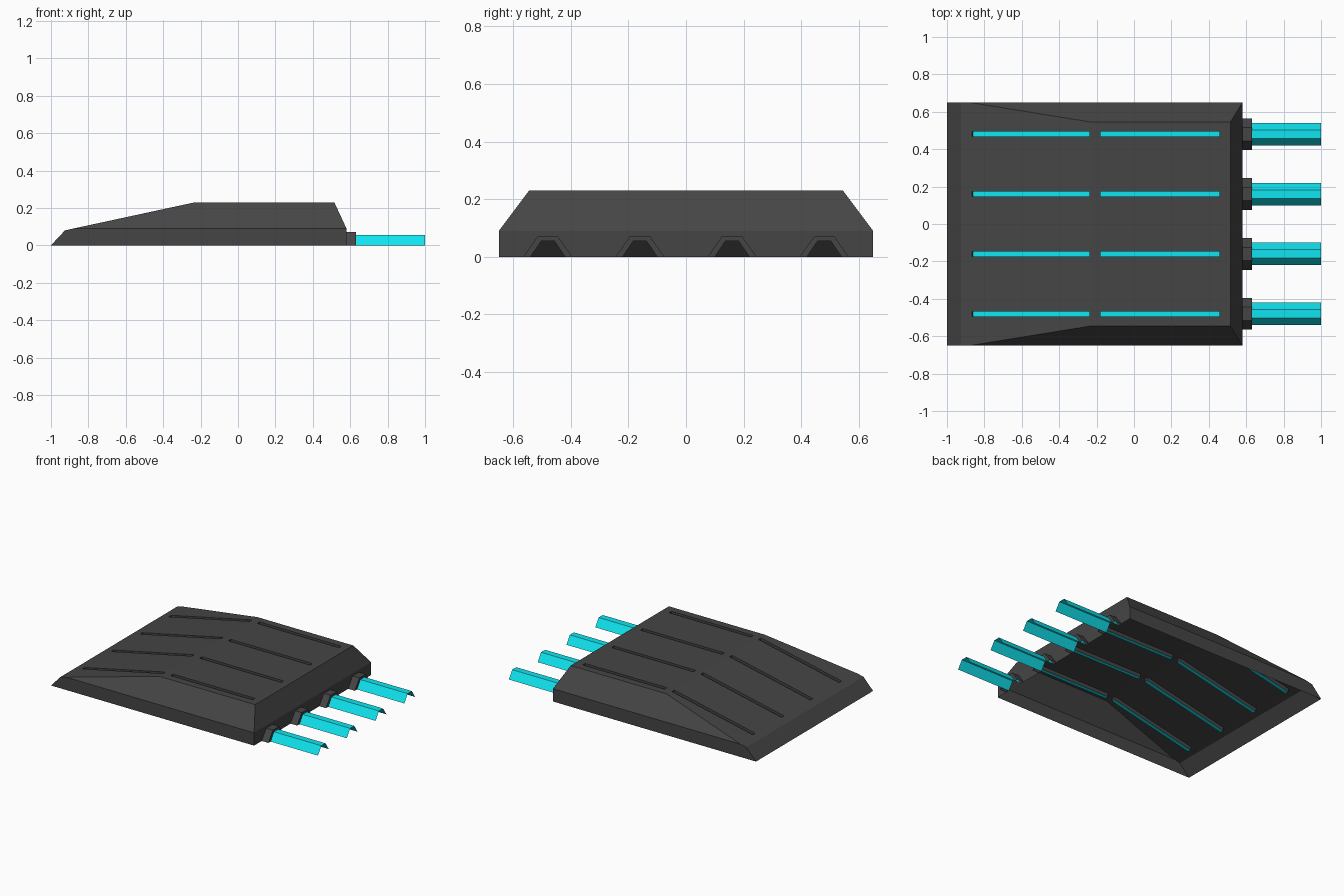
import bpy, bmesh, math
from mathutils import Matrix

if "Cube" in bpy.data.objects:
    bpy.data.objects.remove(bpy.data.objects["Cube"])

LANES = (-0.48, -0.16, 0.16, 0.48)
OUTER = [(0.085, 0), (0.035, 0.071), (-0.035, 0.071), (-0.085, 0)]
INNER = [(0.06, 0), (0.023, 0.055), (-0.023, 0.055), (-0.06, 0)]
SLOPE = math.atan2(0.15, 0.695)


def material(name, rgb):
    m = bpy.data.materials.new(name)
    m.diffuse_color = (*rgb, 1)
    m.use_nodes = True
    m.node_tree.nodes["Principled BSDF"].inputs["Base Color"].default_value = m.diffuse_color
    return m


dark = material("dark_grey", (0.06, 0.06, 0.06))
cyan = material("cyan", (0.005, 0.78, 0.87))


def make_object(name, bm, *mats):
    mesh = bpy.data.meshes.new(name)
    bm.to_mesh(mesh)
    bm.free()
    for m in mats:
        mesh.materials.append(m)
    ob = bpy.data.objects.new(name, mesh)
    bpy.context.collection.objects.link(ob)
    return ob


def sheet(bm, outline, y, x0, x1):
    """Open folded sheet running along x."""
    rings = [[bm.verts.new((x, y + p, z)) for p, z in outline] for x in (x0, x1)]
    for i in range(len(outline) - 1):
        bm.faces.new((rings[0][i], rings[0][i + 1], rings[1][i + 1], rings[1][i]))
    return rings


def surface_z(x):
    return min(0.23, 0.08 + (x + 0.925) * 0.15 / 0.695)


# Wedge-shaped housing as a convex solid
bm = bmesh.new()
for s in (-1, 1):
    for x, y, z in ((-1, .65, 0), (-.925, .65, .08), (-.879, .65, .09), (-.23, .545, .23),
                    (.515, .545, .23), (.58, .65, .09), (.58, .65, 0)):
        bm.verts.new((x, s * y, z))
bmesh.ops.convex_hull(bm, input=bm.verts[:])
bmesh.ops.dissolve_limit(bm, angle_limit=0.02, verts=bm.verts[:], edges=bm.edges[:])
bmesh.ops.recalc_face_normals(bm, faces=bm.faces[:])
housing = make_object("housing", bm, dark, cyan)

# Cutter: slots in the top and openings in the rear wall
bm = bmesh.new()
for y in LANES:
    for x0, x1, tilt in ((-0.865, -0.237, SLOPE), (-0.178, 0.458, 0)):
        xc = (x0 + x1) / 2
        mat = (Matrix.Translation((xc, y, surface_z(xc))) @ Matrix.Rotation(-tilt, 4, 'Y')
               @ Matrix.Diagonal(((x1 - x0) / math.cos(tilt), 0.027, 0.05, 1)))
        bmesh.ops.create_cube(bm, size=1, matrix=mat)
    opening = [(0.06, -0.05)] + INNER + [(-0.06, -0.05)]
    a, b = sheet(bm, opening, y, 0.5, 0.7)
    bm.faces.new(a)
    bm.faces.new(b)
    bm.faces.new((a[0], a[-1], b[-1], b[0]))
bmesh.ops.recalc_face_normals(bm, faces=bm.faces[:])
cutter = make_object("slot_cutter", bm)
cutter.hide_render = True
mod = housing.modifiers.new("slots", 'BOOLEAN')
mod.operation = 'DIFFERENCE'
mod.solver = 'EXACT'
mod.object = cutter
bpy.context.view_layer.objects.active = housing
bpy.ops.object.modifier_apply(modifier="slots")
bpy.data.objects.remove(cutter)

# Open the underside and colour the slot floors
bm = bmesh.new()
bm.from_mesh(housing.data)
bm.normal_update()
remove = []
for f in bm.faces:
    c = f.calc_center_median()
    f.material_index = 0
    if (f.normal.z < -0.9 and c.z < 0.01) or (0.49 < c.x < 0.575 and c.z < 0.075 and abs(c.y) < 0.6):
        remove.append(f)
    elif f.normal.z > 0.9 and max(surface_z(v.co.x) - v.co.z for v in f.verts) > 0.015:
        f.material_index = 1
bmesh.ops.delete(bm, geom=remove, context='FACES')
bm.to_mesh(housing.data)
bm.free()

# Rear collars and the cyan prongs running out of them
for n, y in enumerate(LANES, 1):
    bm = bmesh.new()
    _, o = sheet(bm, OUTER, y, 0.58, 0.632)
    i = [bm.verts.new((0.632, y + p, z)) for p, z in INNER]
    for k in range(3):
        bm.faces.new((o[k], o[k + 1], i[k + 1], i[k]))
    make_object(f"collar_{n}", bm, dark)
    bm = bmesh.new()
    sheet(bm, INNER, y, 0.58, 1.0)
    make_object(f"prong_{n}", bm, cyan)
